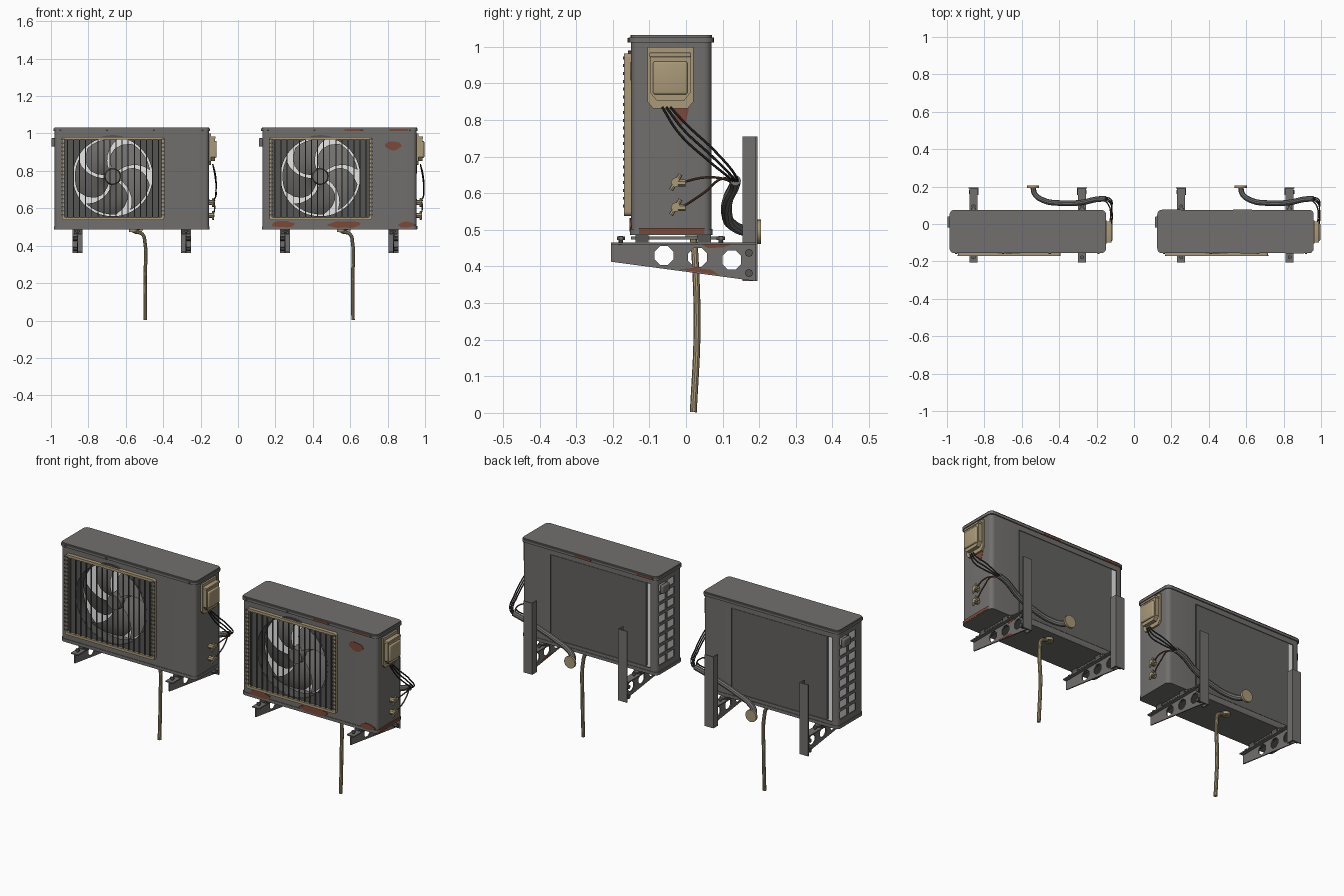
import bpy, bmesh, math, random
from mathutils import Vector, Matrix

random.seed(4)
if "Cube" in bpy.data.objects:
    bpy.data.objects.remove(bpy.data.objects["Cube"])
scene = bpy.context.scene
parts = []
SPACING = 1.11


def material(name, *rgb):
    m = bpy.data.materials.new(name)
    m.use_nodes = True
    m.diffuse_color = (*rgb, 1)
    m.node_tree.nodes["Principled BSDF"].inputs["Base Color"].default_value = (*rgb, 1)
    return m


GREY = material("painted grey metal", .165, .16, .155)
DARK = material("dark grey plastic", .09, .09, .088)
PLATE = material("flat back grey", .125, .122, .118)
LIGHT = material("pale aluminium", .8, .8, .8)
TAN = material("aged beige plastic", .4, .32, .19)
RUST = material("rust", .2, .065, .04)
COPPER = material("dark copper", .12, .06, .04)
CABLE = material("black cable", .03, .03, .03)


def finish(name, bm, mat, keep=True):
    bmesh.ops.recalc_face_normals(bm, faces=bm.faces)
    me = bpy.data.meshes.new(name)
    bm.to_mesh(me)
    bm.free()
    me.materials.clear()
    me.materials.append(mat)
    ob = bpy.data.objects.new(name, me)
    scene.collection.objects.link(ob)
    if keep:
        parts.append(ob)
    return ob


def add_box(bm, lo, hi):
    lo, hi = Vector(lo), Vector(hi)
    mtx = Matrix.Translation((lo + hi) / 2) @ Matrix.Diagonal((*(hi - lo), 1))
    return bmesh.ops.create_cube(bm, size=1, matrix=mtx)["verts"]


def box(name, lo, hi, mat, bevel=0, keep=True):
    bm = bmesh.new()
    add_box(bm, lo, hi)
    if bevel:
        bmesh.ops.bevel(bm, geom=bm.edges[:], offset=bevel, segments=3, profile=.5, affect='EDGES')
    return finish(name, bm, mat, keep)


def cyl(name, centre, axis, r, h, mat, segs=16, r2=None, keep=True):
    bm = bmesh.new()
    rot = Vector((0, 0, 1)).rotation_difference(Vector(axis)).to_matrix().to_4x4()
    bmesh.ops.create_cone(bm, cap_ends=True, segments=segs, radius1=r, radius2=r if r2 is None else r2,
                          depth=h, matrix=Matrix.Translation(centre) @ rot)
    return finish(name, bm, mat, keep)


def curve_mesh(cu):
    """Turn a curve into a welded bmesh."""
    ob = bpy.data.objects.new("temporary", cu)
    scene.collection.objects.link(ob)
    dg = bpy.context.evaluated_depsgraph_get()
    me = bpy.data.meshes.new_from_object(ob.evaluated_get(dg))
    bm = bmesh.new()
    bm.from_mesh(me)
    bmesh.ops.remove_doubles(bm, verts=bm.verts, dist=1e-5)
    bpy.data.objects.remove(ob)
    return bm


def slab(name, loops, t0, t1, axis, mat):
    """Flat outline with holes, extruded from t0 to t1 along an axis."""
    cu = bpy.data.curves.new(name, 'CURVE')
    cu.dimensions, cu.fill_mode, cu.extrude = '2D', 'BOTH', (t1 - t0) / 2
    for loop in loops:
        sp = cu.splines.new('POLY')
        sp.points.add(len(loop) - 1)
        for p, (u, v) in zip(sp.points, loop):
            p.co = (u, v, 0, 1)
        sp.use_cyclic_u = True
    bm = curve_mesh(cu)
    for vert in bm.verts:
        u, v, t = vert.co
        t += (t0 + t1) / 2
        vert.co = {'x': (t, u, v), 'y': (u, t, v), 'z': (u, v, t)}[axis]
    return finish(name, bm, mat)


def tube(name, pts, r, mat):
    cu = bpy.data.curves.new(name, 'CURVE')
    cu.dimensions, cu.bevel_depth, cu.bevel_resolution = '3D', r, 3
    cu.use_fill_caps, cu.resolution_u = True, 8
    sp = cu.splines.new('BEZIER')
    sp.bezier_points.add(len(pts) - 1)
    for b, p in zip(sp.bezier_points, pts):
        b.co, b.handle_left_type, b.handle_right_type = p, 'AUTO', 'AUTO'
    return finish(name, curve_mesh(cu), mat)


def ring(u, v, r, n, jitter=0, squash=1):
    start = math.pi / n
    out = []
    for i in range(n):
        a, k = start + math.tau * i / n, r * (1 + random.uniform(-jitter, jitter))
        out.append((u + k * math.cos(a), v + k * squash * math.sin(a)))
    return out


def rounded(u0, v0, u1, v1, r, n=5):
    out = []
    for i, (u, v) in enumerate([(u1 - r, v1 - r), (u0 + r, v1 - r), (u0 + r, v0 + r), (u1 - r, v0 + r)]):
        for k in range(n + 1):
            a = math.pi / 2 * (i + k / n)
            out.append((u + r * math.cos(a), v + r * math.sin(a)))
    return out


# Casing: rounded tube with fan, rear and side openings
FX, FZ = -.67, .77
body = slab("casing", [rounded(-.98, -.15, -.155, .07, .022), rounded(-.975, -.145, -.16, .065, .018)],
            .49, 1.018, 'z', GREY)
cutters = [cyl("fan_cutter", (FX, -.15, FZ), (0, 1, 0), .214, .05, GREY, 48, keep=False),
           box("rear_cutter", (-.942, .05, .52), (-.328, .1, .985), GREY, keep=False)]
for row in range(8):
    for y in (-.085, -.01):
        z = .535 + row * .058
        cutters.append(box("vent_cutter", (-1, y, z), (-.96, y + .06, z + .042), GREY, keep=False))
for c in cutters:
    mod = body.modifiers.new("opening", 'BOOLEAN')
    mod.object, mod.operation, mod.solver = c, 'DIFFERENCE', 'EXACT'
dg = bpy.context.evaluated_depsgraph_get()
body.data = bpy.data.meshes.new_from_object(body.evaluated_get(dg))
body.modifiers.clear()
for c in cutters:
    bpy.data.objects.remove(c)

slab("lid", [rounded(-.986, -.156, -.149, .076, .026)], 1.012, 1.026, 'z', GREY)
slab("lid_crown", [rounded(-.981, -.151, -.154, .071, .022)], 1.026, 1.032, 'z', GREY)
slab("base_pan", [rounded(-.983, -.153, -.152, .073, .024)], .486, .503, 'z', GREY)
box("compartment_wall", (-.318, -.143, .503), (-.312, .064, 1.012), DARK)
box("coil_back", (-.965, .035, .505), (-.32, .055, 1.01), LIGHT)
box("coil_side", (-.97, -.12, .505), (-.955, .055, 1.01), LIGHT)
box("rear_plate", (-.912, .056, .522), (-.334, .069, .983), PLATE)
box("side_handle", (-.998, -.02, .93), (-.978, .04, .975), GREY, .005)
for x in (-.95, -.7, -.45, -.19):
    cyl("lid_screw", (x, -.157, 1.018), (0, 1, 0), .006, .006, DARK, 8)

# Fan: swept, pitched blades around a hub, inside a collar
slab("fan_collar", [ring(FX, FZ, .221, 48), ring(FX, FZ, .213, 48)], -.158, -.09, 'y', DARK)
bm = bmesh.new()
for b in range(5):
    rows = []
    for i in range(7):
        f = i / 6
        r = .035 + .168 * f
        width = math.radians(50 + 14 * math.sin(math.pi * f))
        row = []
        for j in range(6):
            s = j / 5 - .5
            a = math.tau * b / 5 - .65 * f * f + s * width
            row.append(bm.verts.new((FX + r * math.cos(a), -.1 + .055 * s * (.5 + .5 * f), FZ + r * math.sin(a))))
        rows.append(row)
    for p, q in zip(rows, rows[1:]):
        for j in range(5):
            bm.faces.new((p[j], p[j + 1], q[j + 1], q[j]))
bmesh.ops.solidify(bm, geom=bm.faces[:], thickness=.003)
finish("fan_blades", bm, GREY)
cyl("fan_hub", (FX, -.1, FZ), (0, 1, 0), .04, .06, GREY, 24, r2=.046)
cyl("fan_motor", (FX, -.03, FZ), (0, 1, 0), .045, .1, DARK, 20)

# Grille: backing, upright bars, beige frame and clips
slab("grille_backing", [rounded(-.935, .545, -.4, .975, .01), ring(FX, FZ, .215, 48)], -.157, -.149, 'y', DARK)
slab("grille_frame", [rounded(-.942, .538, -.394, .982, .012), rounded(-.928, .552, -.408, .968, .006)],
     -.17, -.15, 'y', TAN)
bm = bmesh.new()
for i in range(16):
    x = -.912 + i * .0325
    add_box(bm, (x - .0025, -.168, .545), (x + .0025, -.162, .975))
finish("grille_bars", bm, DARK)
bm = bmesh.new()
for i in range(20):
    z = .565 + i * .0213
    for x in (-.935, -.401):
        add_box(bm, (x - .009, -.172, z - .004), (x + .009, -.166, z + .004))
finish("grille_clips", bm, DARK)

# Terminal cover
cover = [(-.105, .85), (-.09, .832), (.005, .832), (.02, .85), (.02, 1.0), (-.105, 1.0)]
slab("cover_plate", [cover], -.156, -.145, 'x', TAN)
hood = [(-.098, .875), (-.08, .853), (-.005, .853), (.012, .875), (.012, .975), (-.098, .975)]
slab("cover_hood", [hood], -.147, -.124, 'x', TAN)
box("cover_face", (-.13, -.09, .87), (-.114, .004, .96), TAN, .006)
box("cover_lip", (-.15, -.1, .972), (-.12, .014, .984), TAN, .003)

# Valves with their pipes, and the cables
for z in (.63, .562):
    cyl("valve_body", (-.142, -.028, z), (1, 0, 0), .013, .03, TAN, 8)
    cyl("valve_stem", (-.133, -.028, z), (0, .5, .8), .006, .05, TAN, 8)
    cyl("valve_nut", (-.133, -.012, z - .002), (0, 1, 0), .009, .02, TAN, 6)
    tube("valve_pipe", [(-.133, -.01, z), (-.125, .05, z * .6 + .265), (-.135, .1, .64), (-.17, .135, .625)],
         .0035, COPPER)
for k in range(3):
    d = k * .011
    tube("cable", [(-.135, -.065 + d, .835), (-.122, -.02 + d, .765 + d), (-.118, .06 + d, .69 + d),
                   (-.13, .115 + d, .645), (-.18, .137, .625)], .0035, CABLE)

# Insulated line to the wall, and the drain hose
tube("insulated_line", [(-.15, .135, .635), (-.2, .132, .62), (-.28, .115, .585), (-.4, .112, .54),
                        (-.48, .125, .515), (-.53, .16, .498), (-.54, .2, .495)], .015, GREY)
cyl("wall_flange", (-.54, .199, .495), (0, 1, 0), .033, .012, TAN, 20)
tube("drain_hose", [(-.575, .02, .484), (-.545, .02, .474), (-.51, .022, .46), (-.498, .025, .42),
                    (-.497, .03, .22), (-.495, .02, .002)], .0095, TAN)
cyl("drain_outlet", (-.56, .02, .48), (0, 0, 1), .022, .014, TAN, 16)

# Wall brackets, mirrored in pairs
for c, s in ((-.858, 1), (-.278, -1)):
    web = [(-.205, .413), (.19, .36), (.19, .464), (-.205, .464)]
    holes = [ring(y, z, .028, 8) for y, z in ((-.06, .43), (.032, .425), (.125, .418))]
    slab("bracket_web", [web] + holes, c - .003, c + .003, 'x', GREY)
    box("bracket_flange", (c - .022, -.205, .46), (c + .022, .19, .466), GREY)
    box("bracket_wall_plate", (c - .027, .19, .36), (c + .027, .196, .755), GREY)
    x = c + s * .024
    box("bracket_post", (x - .003, .155, .36), (x + .003, .194, .755), GREY)
    box("bracket_tie", (min(c, x), .155, .365), (max(c, x), .16, .46), GREY)
    for z in (.382, .437):
        cyl("bracket_bolt", (c, .172, z), (1, 0, 0), .011, .05, DARK, 8)
    box("foot_rail", (c - .014, -.15, .474), (c + .014, .085, .482), GREY)
    for y in (-.12, .05):
        box("foot_pad", (c - .02, y - .018, .464), (c + .02, y + .018, .49), DARK)
    for y in (-.178, .095):
        cyl("foot_bolt", (c, y, .471), (0, 0, 1), .006, .024, DARK, 8)
        cyl("foot_nut", (c, y, .477), (0, 0, 1), .011, .009, GREY, 6)

# Smooth shading, then the second unit
bpy.ops.object.select_all(action='DESELECT')
for ob in parts:
    ob.select_set(True)
bpy.context.view_layer.objects.active = body
bpy.ops.object.shade_smooth_by_angle(angle=math.radians(35))
for ob in parts[:]:
    twin = ob.copy()
    twin.location.x += SPACING
    scene.collection.objects.link(twin)

# Rust patches on the second unit only
slab("rust_spot", [ring(.83, .935, .043, 14, .12, .58)], -.152, -.149, 'y', RUST)
for x, z, r, q in ((.24, .515, .06, .3), (.57, .513, .09, .2), (.9, .512, .045, .35)):
    slab("rust_lower_edge", [ring(x, z, r, 14, .15, q)], -.1545, -.149, 'y', RUST)
for x, y in ((.62, -.157), (.86, -.157), (.58, .0755), (.2, .0755)):
    box("rust_lid_edge", (x - .05, y, 1.014), (x + .05, y + .0015, 1.025), RUST)
slab("rust_side", [[(-.035, .832), (.008, .832), (0, .795), (-.015, .785), (-.03, .805)]], .954, .9565, 'x', RUST)
box("rust_base_side", (.955, -.128, .489), (.9595, .05, .505), RUST)
slab("rust_bracket", [[(.04, .462), (.13, .462), (.1, .452), (.06, .45)]], .828, .836, 'x', RUST)
slab("rust_bracket_low", [[(-.02, .392), (.09, .377), (.07, .391), (.02, .396)]], .828, .836, 'x', RUST)
